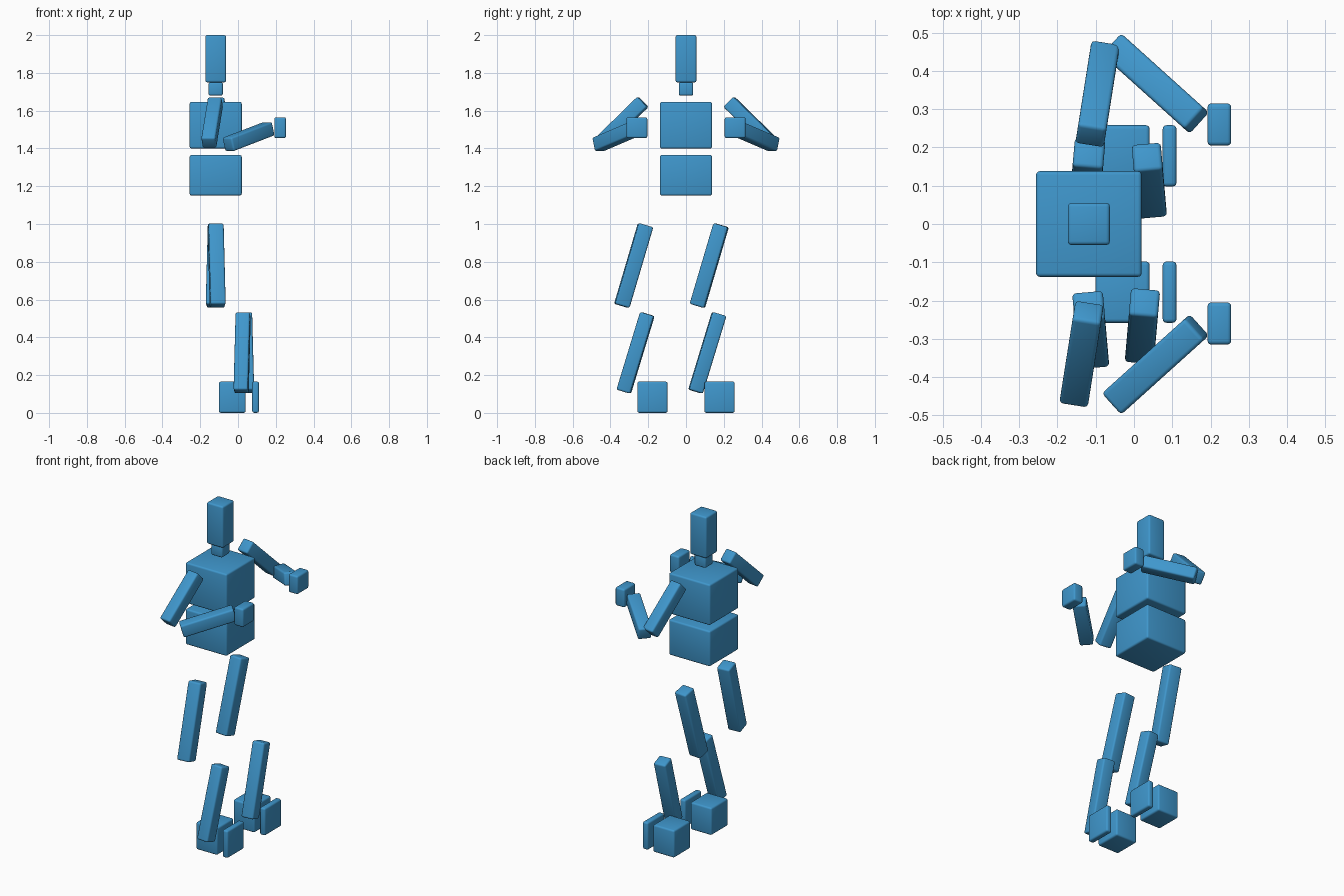
import bpy
import bmesh
from math import radians
from mathutils import Matrix, Vector

cube = bpy.data.objects.get("Cube")
if cube:
    bpy.data.objects.remove(cube, do_unlink=True)

# One blue for the whole figure
blue = bpy.data.materials.new("blue")
blue.use_nodes = True
blue_value = (0.05, 0.31, 0.61, 1)
blue.diffuse_color = blue_value
blue.node_tree.nodes["Principled BSDF"].inputs["Base Color"].default_value = blue_value


def block(name, center, size, lean=0, yaw=0, rounding=0.01):
    """Box with rounded edges, leaned about x and then turned about z."""
    bm = bmesh.new()
    bmesh.ops.create_cube(bm, size=1, matrix=Matrix.Diagonal((*size, 1)))
    bmesh.ops.bevel(bm, geom=bm.edges[:], offset=rounding, segments=3,
                    profile=0.5, affect="EDGES")
    mesh = bpy.data.meshes.new(name)
    bm.to_mesh(mesh)
    bm.free()
    mesh.materials.append(blue)
    obj = bpy.data.objects.new(name, mesh)
    bpy.context.collection.objects.link(obj)
    obj.location = Vector(center)
    obj.rotation_euler = (radians(lean), 0, radians(yaw))
    bpy.ops.object.select_all(action="DESELECT")
    bpy.context.view_layer.objects.active = obj
    obj.select_set(True)
    bpy.ops.object.shade_smooth_by_angle(angle=radians(30))
    return obj


# Head, neck and torso
axis = -0.118
block("head", (axis, 0, 1.875), (0.11, 0.11, 0.25))
block("neck", (axis, 0, 1.715), (0.076, 0.076, 0.07))
block("chest", (axis, 0, 1.523), (0.276, 0.276, 0.246))
block("hips", (axis, 0, 1.258), (0.276, 0.276, 0.214))

# Limb sections
upper_arm = (0.075, 0.075, 0.315)
forearm = (0.075, 0.075, 0.305)
thigh = (0.08, 0.08, 0.446)
shin = (0.076, 0.076, 0.43)

for side, s in (("near", -1), ("far", 1)):
    # Arms bent at the elbow, with separate hands
    block(side + "_upper_arm", (-0.116 + 0.021 * s, 0.34 * s, 1.537),
          upper_arm, 46 * s, -9)
    block(side + "_forearm", (0.056, 0.367 * s, 1.463), forearm, 74 * s, 48 * s)
    block(side + "_hand", (0.223, 0.26 * s, 1.51), (0.062, 0.11, 0.11))

    # Legs lean the same way on both sides
    block(side + "_thigh", (axis - 0.005 * s, -0.077 + 0.2 * s, 0.78),
          thigh, -16.5, -5 * s)
    block(side + "_shin", (0.031 + 0.009 * s, -0.077 + 0.19 * s, 0.318),
          shin, -17, 5 * s)

    # Feet with separate toe plates
    block(side + "_foot", (-0.03, 0.178 * s, 0.083), (0.142, 0.16, 0.165))
    block(side + "_toes", (0.093, 0.178 * s, 0.083), (0.036, 0.16, 0.165))
